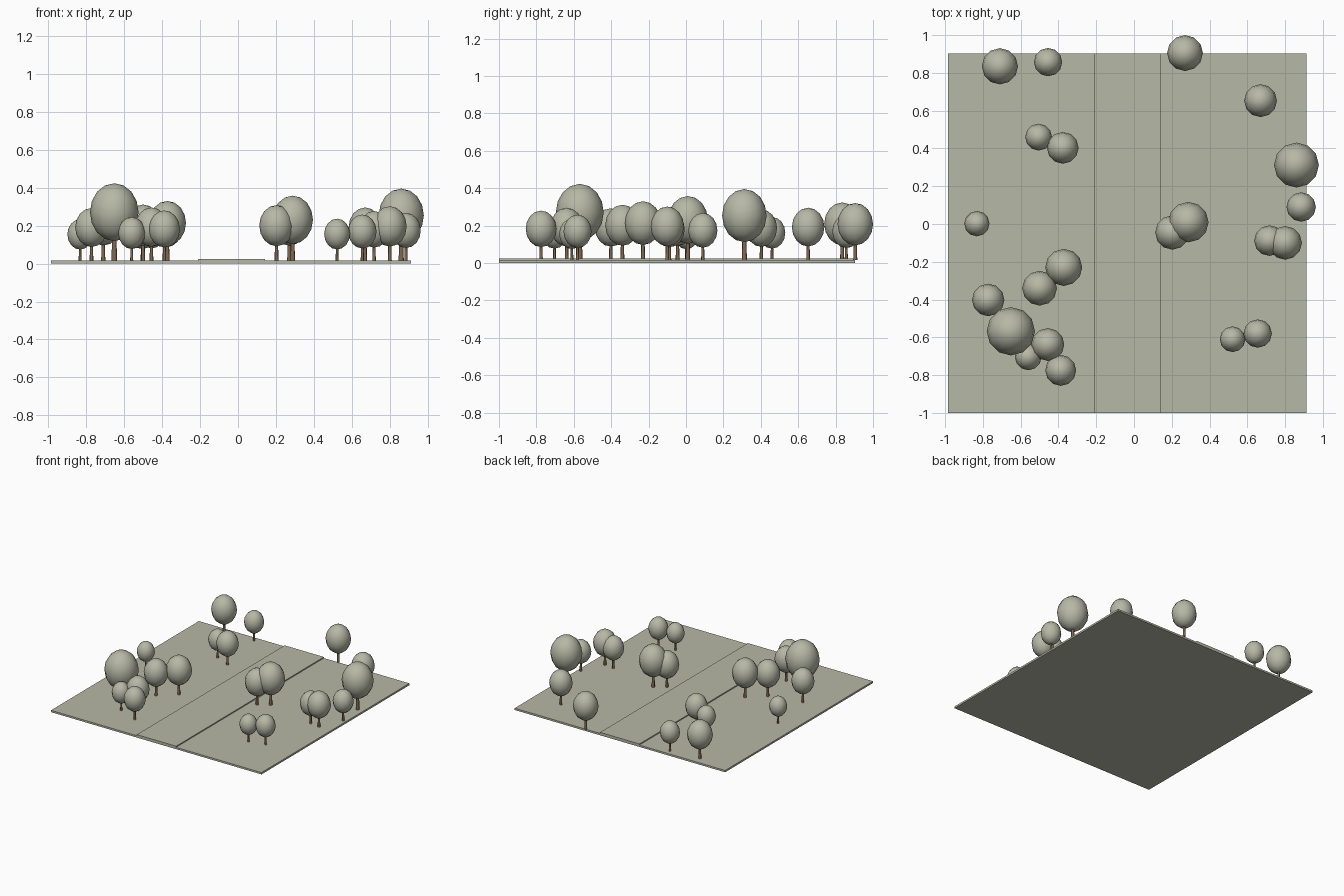
import bpy, bmesh, math
from mathutils import Matrix

if "Cube" in bpy.data.objects:
    bpy.data.objects.remove(bpy.data.objects["Cube"])


def material(name, rgb):
    m = bpy.data.materials.new(name)
    m.diffuse_color = (*rgb, 1.0)
    m.use_nodes = True
    m.node_tree.nodes["Principled BSDF"].inputs["Base Color"].default_value = m.diffuse_color
    return m


sage = material("sage_green", (0.47, 0.48, 0.38))
brown = material("bark_brown", (0.22, 0.14, 0.08))


def finish(bm, name, mat, smooth=False):
    me = bpy.data.meshes.new(name)
    for f in bm.faces:
        f.smooth = smooth
    bm.to_mesh(me)
    bm.free()
    me.materials.append(mat)
    ob = bpy.data.objects.new(name, me)
    bpy.context.collection.objects.link(ob)
    return ob


def slab(name, x0, x1, y0, y1, z0, z1, mat):
    bm = bmesh.new()
    mtx = (Matrix.Translation(((x0 + x1) / 2, (y0 + y1) / 2, (z0 + z1) / 2))
           @ Matrix.Diagonal((x1 - x0, y1 - y0, z1 - z0, 1)))
    bmesh.ops.create_cube(bm, size=1, matrix=mtx)
    return finish(bm, name, mat)


GROUND_TOP = 0.015
ROAD_TOP = 0.024


def tree(i, x, y, r):
    # tapered trunk reaching into the crown
    centre = 0.025 + 1.92 * r
    top = centre - 0.8 * r
    bm = bmesh.new()
    bmesh.ops.create_cone(
        bm, cap_ends=True, segments=8, radius1=0.115 * r, radius2=0.085 * r,
        depth=top - GROUND_TOP,
        matrix=Matrix.Translation((x, y, (top + GROUND_TOP) / 2)))
    finish(bm, f"trunk_{i:02d}", brown, True)
    bpy.context.collection.objects[f"trunk_{i:02d}"].data.set_sharp_from_angle(
        angle=math.radians(50))
    # egg-shaped crown
    bm = bmesh.new()
    bmesh.ops.create_uvsphere(
        bm, u_segments=12, v_segments=8, radius=1,
        matrix=Matrix.Translation((x, y, centre)) @ Matrix.Diagonal((r, r, 1.19 * r, 1)))
    finish(bm, f"crown_{i:02d}", sage, True)


# ground plate and raised road strip
slab("ground", -0.985, 0.912, -1.0, 0.903, 0.0, GROUND_TOP, sage)
slab("road", -0.212, 0.142, -1.0, 0.903, GROUND_TOP, ROAD_TOP, sage)

# trees: x, y, crown radius
trees = [
    (-0.71, 0.835, 0.096), (-0.455, 0.857, 0.075), (0.27, 0.905, 0.095),
    (0.67, 0.653, 0.087), (-0.505, 0.46, 0.071), (-0.377, 0.403, 0.084),
    (0.86, 0.312, 0.119), (0.885, 0.09, 0.078), (-0.832, 0.002, 0.067),
    (0.203, -0.045, 0.091), (0.288, 0.01, 0.107), (0.717, -0.088, 0.081),
    (0.80, -0.10, 0.089), (-0.372, -0.23, 0.098), (-0.50, -0.34, 0.092),
    (-0.772, -0.402, 0.086), (-0.652, -0.568, 0.128), (-0.456, -0.638, 0.087),
    (-0.56, -0.703, 0.071), (-0.388, -0.775, 0.082), (0.522, -0.61, 0.068),
    (0.655, -0.58, 0.075),
]
for i, t in enumerate(trees, 1):
    tree(i, *t)
